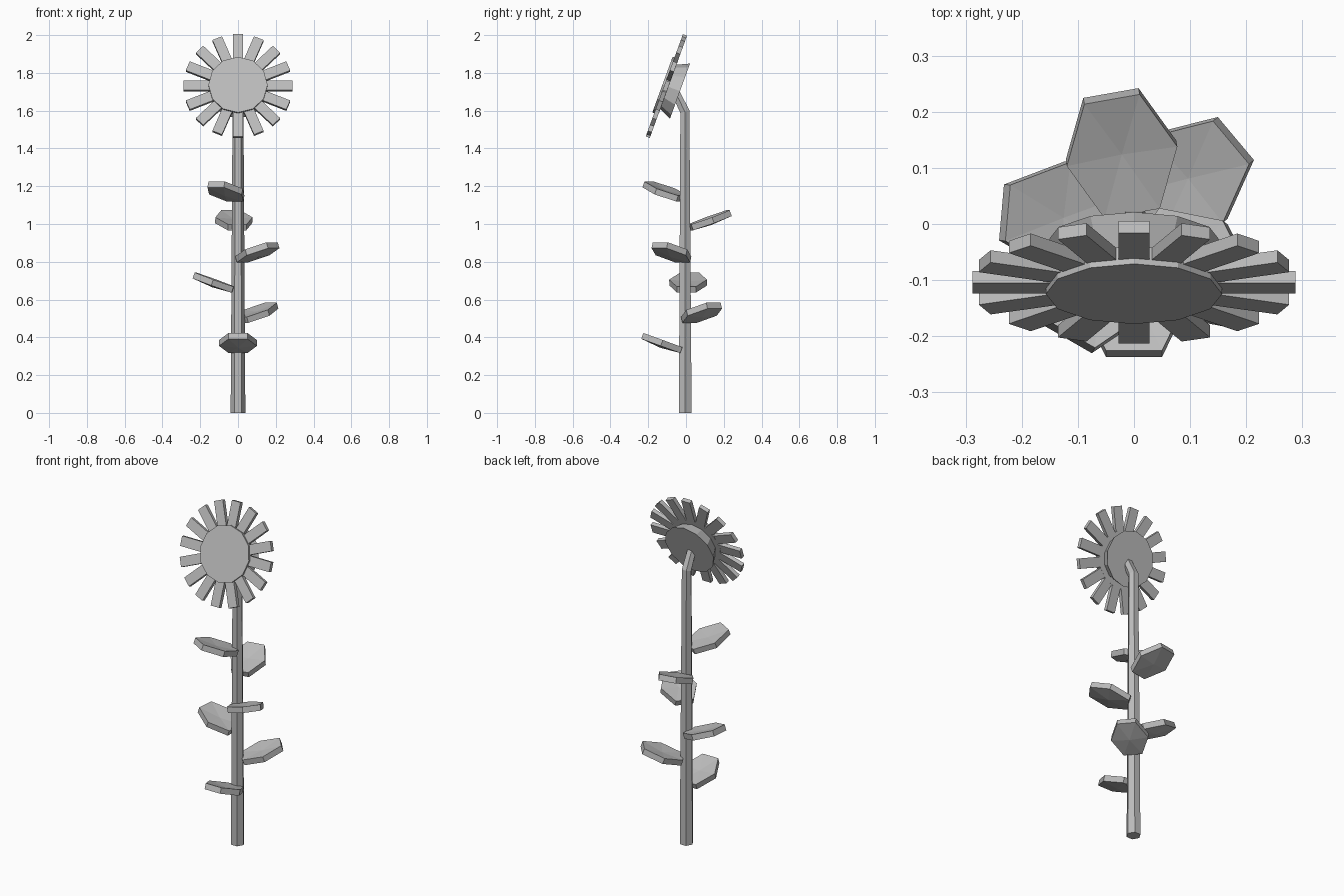
import bpy, bmesh, math
from mathutils import Matrix, Vector

if "Cube" in bpy.data.objects:
    bpy.data.objects.remove(bpy.data.objects["Cube"])

grey = bpy.data.materials.new("plain_grey")
grey.diffuse_color = (0.5, 0.5, 0.5, 1)
grey.use_nodes = True
grey.node_tree.nodes["Principled BSDF"].inputs["Base Color"].default_value = grey.diffuse_color


def finish(name, bm, matrix=Matrix()):
    bm.transform(matrix)
    bmesh.ops.recalc_face_normals(bm, faces=bm.faces)
    mesh = bpy.data.meshes.new(name)
    bm.to_mesh(mesh)
    bm.free()
    mesh.materials.append(grey)
    obj = bpy.data.objects.new(name, mesh)
    bpy.context.collection.objects.link(obj)
    return obj


def loft(bm, rings):
    """Join rings of points with quads and cap both ends."""
    loops = [[bm.verts.new(p) for p in ring] for ring in rings]
    n = len(loops[0])
    for a, b in zip(loops, loops[1:]):
        for i in range(n):
            j = (i + 1) % n
            bm.faces.new((a[i], a[j], b[j], b[i]))
    bm.faces.new(loops[0])
    bm.faces.new(loops[-1])


def circle(n, r, z):
    return [Vector((r * math.cos(2 * math.pi * i / n),
                    r * math.sin(2 * math.pi * i / n), z)) for i in range(n)]


# Stem: tapered six-sided tube with a bent neck
bm = bmesh.new()
rings = []
for y, z, r, tilt in ((-0.004, 0, 0.039, 0), (-0.006, 1.595, 0.029, 18),
                      (-0.055, 1.695, 0.026, 40)):
    m = Matrix.Translation((0, y, z)) @ Matrix.Rotation(math.radians(tilt), 4, 'X')
    rings.append([m @ p for p in circle(6, r, 0)])
loft(bm, rings)
finish("stem", bm)

# Flower head frame: local z is the facing direction, local y runs up the face
head = Matrix.Translation((0, -0.104, 1.73)) @ Matrix.Rotation(math.radians(70), 4, 'X')

bm = bmesh.new()
loft(bm, [circle(12, 0.157, -0.012), circle(12, 0.157, 0.022)])
finish("flower_centre", bm, head)

bm = bmesh.new()
loft(bm, [circle(12, 0.155, -0.077), circle(12, 0.125, -0.012)])
finish("flower_back", bm, head)

# Petals: sixteen flat bars around the centre
for i in range(16):
    bm = bmesh.new()
    bmesh.ops.create_cube(bm, size=1)
    bm.transform(Matrix.Translation((0.209, 0, 0)) @ Matrix.Diagonal((0.158, 0.055, 0.023, 1)))
    finish(f"petal_{i + 1}", bm, head @ Matrix.Rotation(math.pi * i / 8, 4, 'Z'))


# Leaves: slightly dished hexagonal plates rising outward from the stem
def leaf(name, height, heading):
    outline = [(0.11, -0.05), (0.11, 0.05), (0, 0.1), (-0.11, 0.05), (-0.11, -0.05), (0, -0.1)]
    bm = bmesh.new()
    sides = []
    for z in (-0.0165, 0.0165):
        ring = [bm.verts.new((x, y, z)) for x, y in outline]
        middle = bm.verts.new((0, 0, z - 0.01))
        for i in range(6):
            bm.faces.new((ring[i], ring[(i + 1) % 6], middle))
        sides.append(ring)
    low, high = sides
    for i in range(6):
        j = (i + 1) % 6
        bm.faces.new((low[i], low[j], high[j], high[i]))
    finish(name, bm, Matrix.Rotation(math.radians(heading), 4, 'Z')
           @ Matrix.Translation((0.128, 0, height))
           @ Matrix.Rotation(math.radians(-20), 4, 'Y'))


for i, (height, heading) in enumerate(((0.37, 270), (0.53, 40), (0.69, 175),
                                       (0.85, 323), (1.02, 100), (1.172, 240))):
    leaf(f"leaf_{i + 1}", height, heading)
